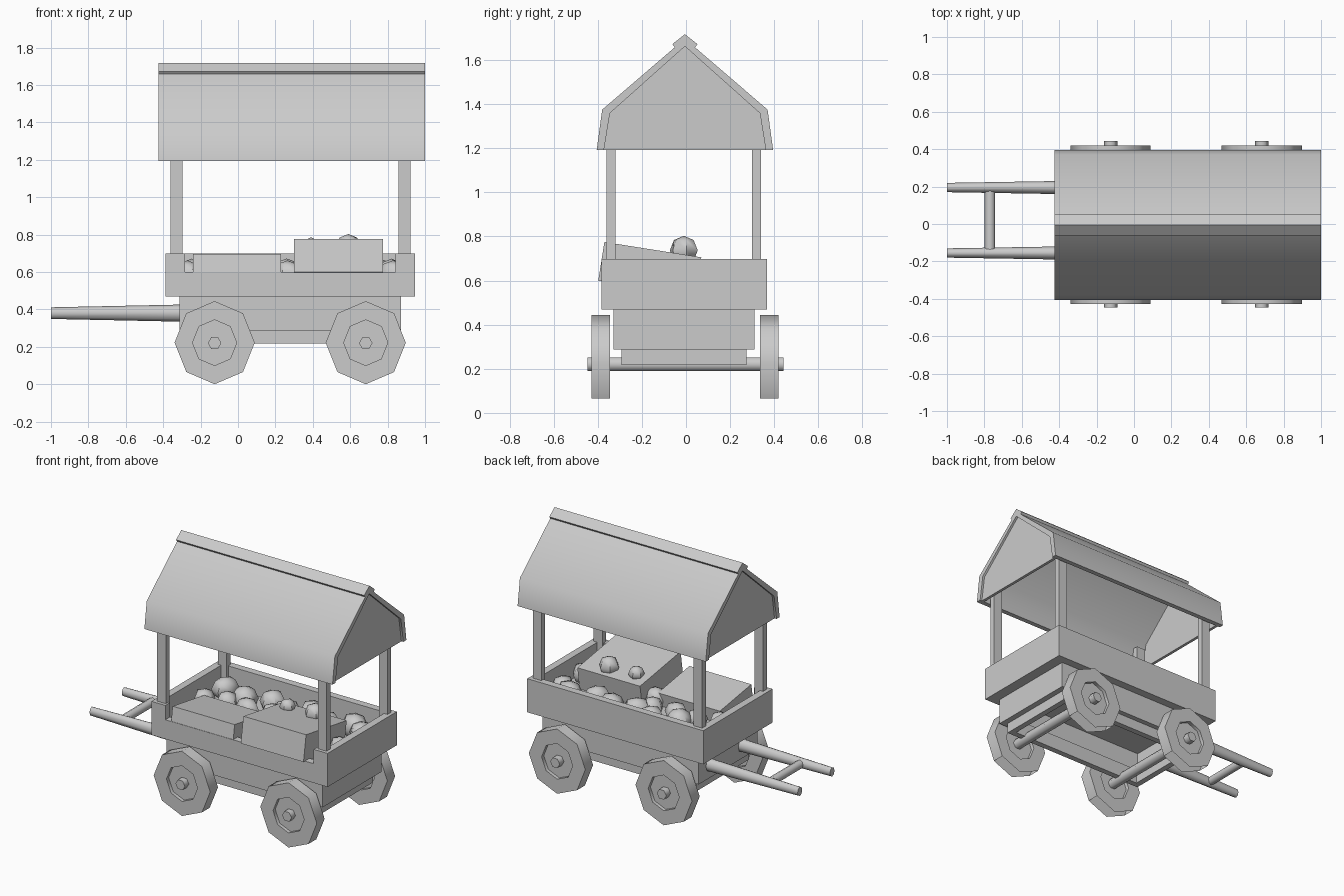
import bpy, bmesh, math, random
from mathutils import Matrix

if "Cube" in bpy.data.objects:
    bpy.data.objects.remove(bpy.data.objects["Cube"], do_unlink=True)
random.seed(4)

grey = bpy.data.materials.new("plain_grey")
grey.use_nodes = True
grey.diffuse_color = (0.6, 0.6, 0.6, 1)
grey.node_tree.nodes["Principled BSDF"].inputs["Base Color"].default_value = (0.6, 0.6, 0.6, 1)
MID_Y = -0.01    # centre line of the cart
AXLES = (-0.125, 0.683)


def finish(name, bm, smooth=0):
    """Make the object; smooth is the angle below which edges are softened."""
    bmesh.ops.recalc_face_normals(bm, faces=bm.faces)
    mesh = bpy.data.meshes.new(name)
    bm.to_mesh(mesh)
    bm.free()
    mesh.materials.append(grey)
    ob = bpy.data.objects.new(name, mesh)
    bpy.context.collection.objects.link(ob)
    if smooth:
        bpy.ops.object.select_all(action="DESELECT")
        ob.select_set(True)
        bpy.context.view_layer.objects.active = ob
        bpy.ops.object.shade_smooth_by_angle(angle=math.radians(smooth))
    return ob


def box(name, x, y, z):
    bm = bmesh.new()
    bmesh.ops.create_cube(bm, size=1)
    for v in bm.verts:
        v.co = [(r[0] + r[1]) / 2 + c * (r[1] - r[0]) for r, c in zip((x, y, z), v.co)]
    return finish(name, bm)


def prism(name, outline, x0, x1, smooth=0):
    """Extrude a (y, z) outline along x."""
    bm = bmesh.new()
    face = bm.faces.new([bm.verts.new((x0, y, z)) for y, z in outline])
    new = bmesh.ops.extrude_face_region(bm, geom=[face])["geom"]
    bmesh.ops.translate(bm, vec=(x1 - x0, 0, 0),
                        verts=[g for g in new if isinstance(g, bmesh.types.BMVert)])
    # Extruding drops the starting cap, so close the open end again
    bmesh.ops.holes_fill(bm, edges=[e for e in bm.edges if e.is_boundary], sides=0)
    return finish(name, bm, smooth)


def rod(name, centre, length, r0, r1, axis, sides=8, squash=1):
    bm = bmesh.new()
    bmesh.ops.create_cone(bm, cap_ends=True, segments=sides, radius1=r0, radius2=r1, depth=length)
    if axis == "X":
        bm.transform(Matrix.Diagonal((1, squash, 1, 1)) @ Matrix.Rotation(math.pi / 2, 4, "Y"))
    else:
        bm.transform(Matrix.Rotation(math.pi / 2, 4, "X") @ Matrix.Rotation(math.pi / 2, 4, "Z"))
    bm.transform(Matrix.Translation(centre))
    return finish(name, bm, 65)


def frame(name, x, y, z, t):
    """Four boards around an open rectangle."""
    for side, a in (("front", y[0]), ("back", y[1] - t)):
        box(f"{name}_{side}", x, (a, a + t), z)
    for side, a in (("right", x[0]), ("left", x[1] - t)):
        box(f"{name}_{side}", (a, a + t), (y[0] + t, y[1] - t), z)


# Bed: lower boards all round, upper boards with an open serving gap at the front
frame("bed_lower", (-0.388, 0.947), (-0.383, 0.367), (0.468, 0.6), 0.05)
box("bed_upper_back", (-0.388, 0.947), (0.317, 0.367), (0.6, 0.698))
for side, x0, e0 in (("right", -0.388, -0.388), ("left", 0.842, 0.897)):
    box(f"bed_upper_{side}", (e0, e0 + 0.05), (-0.333, 0.317), (0.6, 0.698))
    box(f"bed_corner_{side}", (x0, x0 + 0.105), (-0.383, -0.333), (0.6, 0.698))
box("bed_floor", (-0.338, 0.897), (-0.333, 0.317), (0.468, 0.55))

# Chassis: two nested frames beneath the bed
frame("chassis_upper", (-0.313, 0.872), (-0.328, 0.31), (0.288, 0.468), 0.04)
frame("chassis_lower", (-0.273, 0.832), (-0.293, 0.275), (0.218, 0.318), 0.04)

# Posts
for x in (-0.328, 0.891):
    for s in (-1, 1):
        y = MID_Y + s * 0.33
        box("roof_post", (x - 0.0325, x + 0.0325), (y - 0.02, y + 0.02), (0.55, 1.3))


# Roof shell, gables and ridge cap
def mirrored(half):
    return [(MID_Y / 2 + y, z) for y, z in half] + [(MID_Y / 2 - y, z) for y, z in half[::-1] if y]


outer = [(0.4, 1.192), (0.375, 1.375), (0, 1.697)]
inner = [(0.367, 1.192), (0.34, 1.359), (0, 1.662)]
shell = mirrored(outer) + mirrored(inner)[::-1]
prism("roof_shell", shell, -0.426, 1.0, 50)
for name, x in (("gable_right", -0.411), ("gable_left", 0.965)):
    prism(name, mirrored(inner), x, x + 0.02)
cap = mirrored([(0.057, 1.672), (0, 1.717)]) + mirrored([(0.042, 1.652), (0, 1.687)])[::-1]
prism("ridge_cap", cap, -0.426, 1.0)


# Wheels: octagonal lathed rim with a sunken disc on both faces, open where it meets the ground
def wheel(name, x, y):
    half, sunk = 0.042, 0.018
    profile = [(0, -sunk), (0.122, -sunk), (0.122, -half), (0.222, -half),
               (0.222, half), (0.122, half), (0.122, sunk), (0, sunk)]
    bm = bmesh.new()
    verts = [bm.verts.new((r, d, 0)) for r, d in profile]
    edges = [bm.edges.new(p) for p in zip(verts, verts[1:])]
    bmesh.ops.spin(bm, geom=verts + edges, cent=(0, 0, 0), axis=(0, 1, 0),
                   angle=math.tau, steps=8)
    bmesh.ops.remove_doubles(bm, verts=bm.verts, dist=0.0005)
    bmesh.ops.recalc_face_normals(bm, faces=bm.faces)
    ground = [f for f in bm.faces if f.normal.z < -0.9 and f.calc_center_median().z < -0.15]
    bmesh.ops.delete(bm, geom=ground, context="FACES")
    bm.transform(Matrix.Translation((x, y, 0.222)) @ Matrix.Diagonal((0.965, 1, 1, 1)))
    finish(name, bm, 50)


for x in AXLES:
    rod("axle", (x, -0.002, 0.22), 0.89, 0.036, 0.036, "Y", 6)
    for y in (-0.386, 0.378):
        wheel("wheel", x, y)

# Pull handles and crossbar
for y in (-0.155, 0.195):
    rod("pull_handle", (-0.645, y, 0.38), 0.71, 0.031, 0.046, "X", 8, 0.8)
rod("handle_crossbar", (-0.77, 0.02, 0.38), 0.34, 0.028, 0.028, "Y")


# Display crates resting on the front board, tilted down towards the back
def crate(name, x, y, z, depth, height):
    bm = bmesh.new()
    bmesh.ops.create_cube(bm, size=1)
    bm.transform(Matrix.Translation((x[0] / 2 + x[1] / 2, y, z))
                 @ Matrix.Rotation(math.radians(-9), 4, "X")
                 @ Matrix.Diagonal((x[1] - x[0], depth, height, 1))
                 @ Matrix.Translation((0, 0.5, -0.5)))
    finish(name, bm)


crate("tall_crate", (0.3, 0.775), -0.37, 0.775, 0.445, 0.178)
crate("low_crate", (-0.24, 0.23), -0.365, 0.697, 0.345, 0.11)


# Produce: faceted lumps on the tall crate and heaped in the back of the bed
def lump(x, y, z, r):
    bm = bmesh.new()
    bmesh.ops.create_uvsphere(bm, u_segments=6, v_segments=4, radius=r)
    bm.transform(Matrix.Translation((x, y, z))
                 @ Matrix.Rotation(random.uniform(0, 3), 4, "Z")
                 @ Matrix.Diagonal((random.uniform(1, 1.25), 1, 1, 1)))
    finish("produce", bm, 50)


lump(0.59, -0.01, 0.737, 0.066)
lump(0.39, -0.02, 0.735, 0.05)
for i, x in enumerate((-0.25, -0.06, 0.11, 0.26, 0.41, 0.56, 0.73, 0.82)):
    lump(x, 0.22 - 0.06 * (i % 2), 0.595, random.uniform(0.075, 0.09))
for x, y in ((-0.27, 0.02), (-0.13, 0.07), (0.03, 0.06), (0.2, 0.08), (0.265, -0.05), (0.83, -0.08)):
    lump(x, y, 0.59, 0.072)
